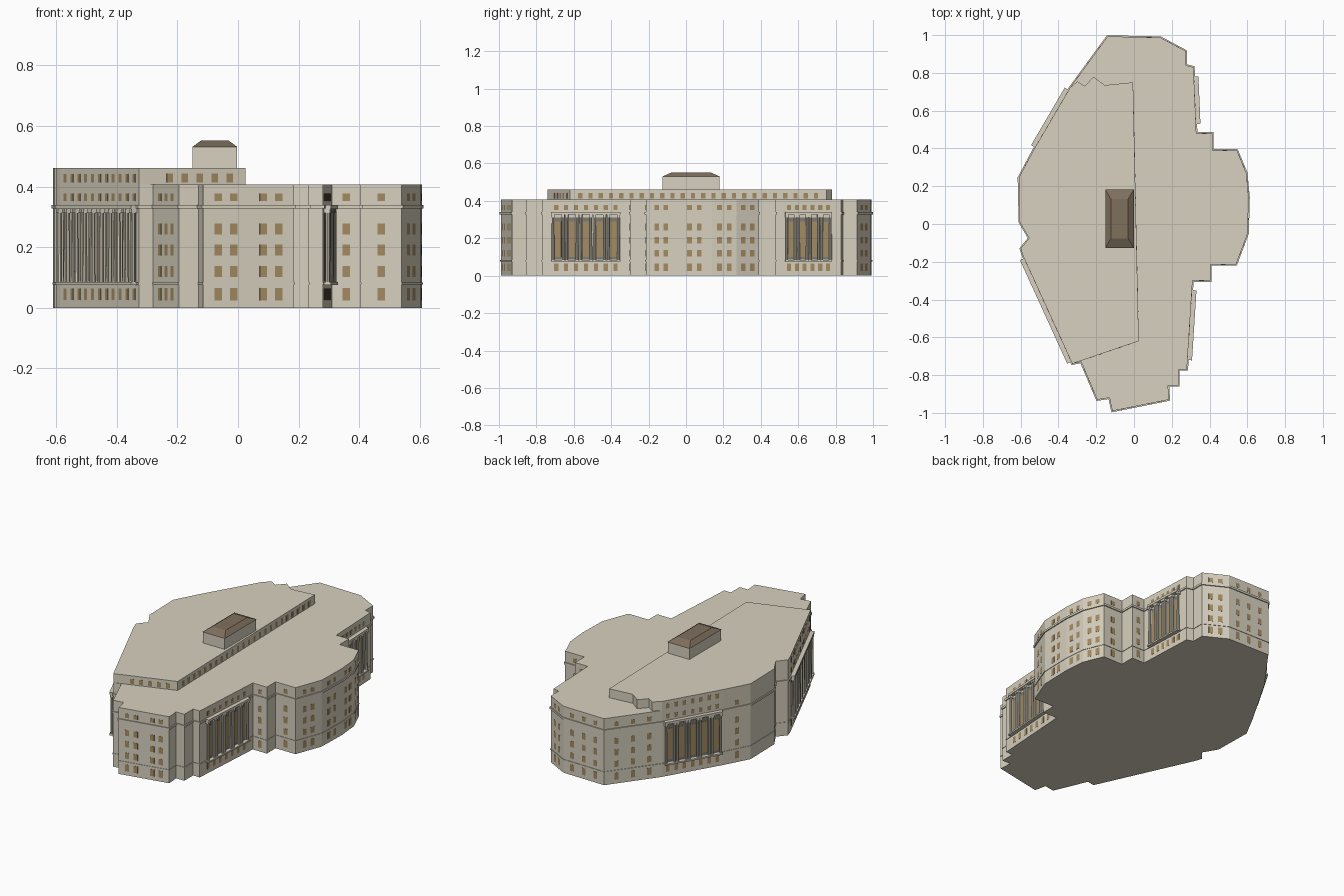
import bpy
import bmesh
from mathutils import Matrix, Vector

if "Cube" in bpy.data.objects:
    bpy.data.objects.remove(bpy.data.objects["Cube"], do_unlink=True)


def make_material(name, red, green, blue):
    material = bpy.data.materials.new(name)
    material.use_nodes = True
    color = (red, green, blue, 1)
    material.diffuse_color = color
    shader = next(n for n in material.node_tree.nodes if n.type == "BSDF_PRINCIPLED")
    shader.inputs["Base Color"].default_value = color
    return material


stone = make_material("limestone", .68, .635, .52)
glass = make_material("amber window", .37, .26, .12)
frame_grey = make_material("grey window frame", .2, .195, .175)
roof_brown = make_material("brown roof", .21, .16, .11)


def finish(name, bm, material):
    mesh = bpy.data.meshes.new(name)
    bm.to_mesh(mesh)
    bm.free()
    mesh.materials.append(material)
    obj = bpy.data.objects.new(name, mesh)
    bpy.context.scene.collection.objects.link(obj)
    return obj


def prism(name, points, bottom, top, material):
    bm = bmesh.new()
    base = bm.faces.new([bm.verts.new((x, y, bottom)) for x, y in points])
    result = bmesh.ops.extrude_face_region(bm, geom=[base], use_keep_orig=True)
    moved = [v for v in result["geom"] if isinstance(v, bmesh.types.BMVert)]
    bmesh.ops.translate(bm, verts=moved, vec=(0, 0, top - bottom))
    bmesh.ops.recalc_face_normals(bm, faces=bm.faces)
    return finish(name, bm, material)


def outward(start, end):
    along = (Vector(end) - Vector(start)).normalized()
    return Vector((-along.y, along.x))


def offset(points, distance):
    # Mitred offset of a clockwise outline
    grown = []
    for i, point in enumerate(points):
        before = outward(points[i - 1], point)
        after = outward(point, points[(i + 1) % len(points)])
        miter = (before + after) / max(1 + before.dot(after), .3)
        grown.append(tuple(Vector(point) + miter * distance))
    return grown


def wall_frame(start, end):
    # Local axes: along the wall, outward from it, and up
    along = (Vector(end) - Vector(start)).normalized()
    normal = outward(start, end)
    matrix = Matrix.Identity(4)
    matrix.col[0] = (along.x, along.y, 0, 0)
    matrix.col[1] = (normal.x, normal.y, 0, 0)
    matrix.col[3] = (start[0], start[1], 0, 1)
    return matrix, (Vector(end) - Vector(start)).length


def box(bm, frame, center, size):
    place = Matrix.Translation(center) @ Matrix.Diagonal((*size, 1))
    bmesh.ops.create_cube(bm, size=1, matrix=frame @ place)


def column(bm, frame, along, out, bottom, top, radius):
    place = Matrix.Translation((along, out, (bottom + top) / 2))
    bmesh.ops.create_cone(bm, cap_ends=True, segments=8, radius1=radius,
                          radius2=radius * .85, depth=top - bottom,
                          matrix=frame @ place)


# Clockwise walls: start point, wall type and number of window columns
BLANK, WINDOWS, COLONNADE = "blank", "windows", "colonnade"
east_walls = [
    (-.14, .993, WINDOWS, 3), (.14, .987, WINDOWS, 2), (.275, .915, BLANK, 0),
    (.275, .84, BLANK, 0), (.315, .83, COLONNADE, 4), (.33, .48, WINDOWS, 1),
    (.415, .48, BLANK, 0), (.415, .39, WINDOWS, 1), (.545, .39, WINDOWS, 2),
    (.595, .27, WINDOWS, 2), (.607, .14, WINDOWS, 2), (.602, -.05, WINDOWS, 2),
    (.54, -.215, WINDOWS, 1), (.405, -.215, BLANK, 0), (.405, -.3, WINDOWS, 1),
    (.31, -.3, COLONNADE, 5), (.28, -.77, BLANK, 0), (.235, -.77, BLANK, 0),
    (.235, -.855, BLANK, 0), (.18, -.855, BLANK, 0), (.185, -.93, WINDOWS, 4),
    (-.115, -.99, BLANK, 0), (-.13, -.92, BLANK, 0), (-.195, -.93, WINDOWS, 3),
    (-.28, -.73, BLANK, 0),
]
west_walls = [
    (-.327, -.74, COLONNADE, 9), (-.587, -.17, BLANK, 0), (-.6, -.13, BLANK, 0),
    (-.555, -.075, BLANK, 0), (-.605, .01, BLANK, 0), (-.61, .245, WINDOWS, 1),
    (-.53, .395, COLONNADE, 5), (-.34, .72, WINDOWS, 3),
]
walls = east_walls + west_walls
outline = [wall[:2] for wall in walls]

EAVES, ROOF = .407, .462

# Main block and its projecting courses
prism("main_block", outline, 0, EAVES, stone)
prism("upper_string_course", offset(outline, .006), .328, .34, stone)
prism("lower_string_course", offset(outline, .003), .077, .083, stone)

# Attic block, flush with the west walls
attic = [wall[:2] for wall in west_walls] + [
    (-.3, .755), (-.26, .73), (-.215, .78), (-.155, .735), (-.005, .75), (.025, -.62)]
prism("attic_block", attic, EAVES, ROOF, stone)

windows = bmesh.new()
frames = bmesh.new()
columns = bmesh.new()
ledges = bmesh.new()


def window(frame, along, height, size):
    box(windows, frame, (along, 0, height), (size[0], .002, size[1]))


def bay_centers(first, last, count):
    step = (last - first) / count
    return [first + step * (i + .5) for i in range(count)]


def window_row(frame, first, last, count, height, size):
    for center in bay_centers(first, last, count):
        window(frame, center, height, size)


def window_positions(length, count):
    # Close-set windows in the middle of the wall; four make two pairs
    pitch = .052
    if count == 4:
        middle = length / 2
        return [middle + side * .076 + half * pitch / 2
                for side in (-1, 1) for half in (-1, 1)]
    span = length * .85 if length > .25 else pitch * count
    return bay_centers((length - span) / 2, (length + span) / 2, count)


def colonnade(frame, first, last, bays):
    # Tall framed windows, each flanked by a pair of columns
    middle, length = (first + last) / 2, last - first
    step = length / bays
    box(ledges, frame, (middle, .01, .333), (length, .028, .014))
    box(ledges, frame, (middle, .01, .08), (length, .028, .009))
    for center in bay_centers(first, last, bays):
        box(frames, frame, (center, 0, .2), (step * .62, .003, .225))
        box(windows, frame, (center, 0, .195), (step * .44, .006, .19))
        for side in (-1, 1):
            along = center + side * step * .37
            column(columns, frame, along, .012, .084, .313, .0075)
            box(ledges, frame, (along, .011, .319), (.016, .02, .014))


# Fenestration, wall by wall
FLOORS = [(.045, .042), (.12, .036), (.19, .036), (.26, .036), (.365, .026)]
for i, (x, y, kind, count) in enumerate(walls):
    start, end = (x, y), outline[(i + 1) % len(outline)]
    frame, length = wall_frame(start, end)
    if kind == WINDOWS:
        for along in window_positions(length, count):
            for height, tall in FLOORS:
                window(frame, along, height, (.025, tall))
    elif kind == COLONNADE:
        on_west = i >= len(east_walls)
        margin = .012 if on_west else .05
        first, last = margin, length - margin
        small = count + 2
        colonnade(frame, first, last, count)
        window_row(frame, first, last, small, .045, (.022, .038))
        window_row(frame, first, last, small, .365, (.022, .026))
        if on_west:
            window_row(frame, first, last, small, .428, (.022, .028))

# Attic windows on the long east side and the south end
for start, end, count, first, last in (
        (attic[-2], attic[-1], 24, .02, .98), (attic[-1], attic[0], 5, .08, .78)):
    frame, length = wall_frame(start, end)
    window_row(frame, length * first, length * last, count, .428, (.022, .03))

finish("windows", windows, glass)
finish("tall_window_frames", frames, frame_grey)
finish("colonnade_columns", columns, stone)
finish("colonnade_ledges", ledges, stone)

# Rooftop penthouse with a hipped roof
west, east, south, north = -.15, -.003, -.125, .18
corners = [(west, north), (east, north), (east, south), (west, south)]
prism("penthouse", corners, ROOF, .53, stone)
hip = prism("penthouse_roof", offset(corners, .002), .53, .552, roof_brown)
for vertex in hip.data.vertices:
    if vertex.co.z > .55:
        vertex.co.x += .03 if vertex.co.x < -.07 else -.03
        vertex.co.y += .05 if vertex.co.y < 0 else -.05
